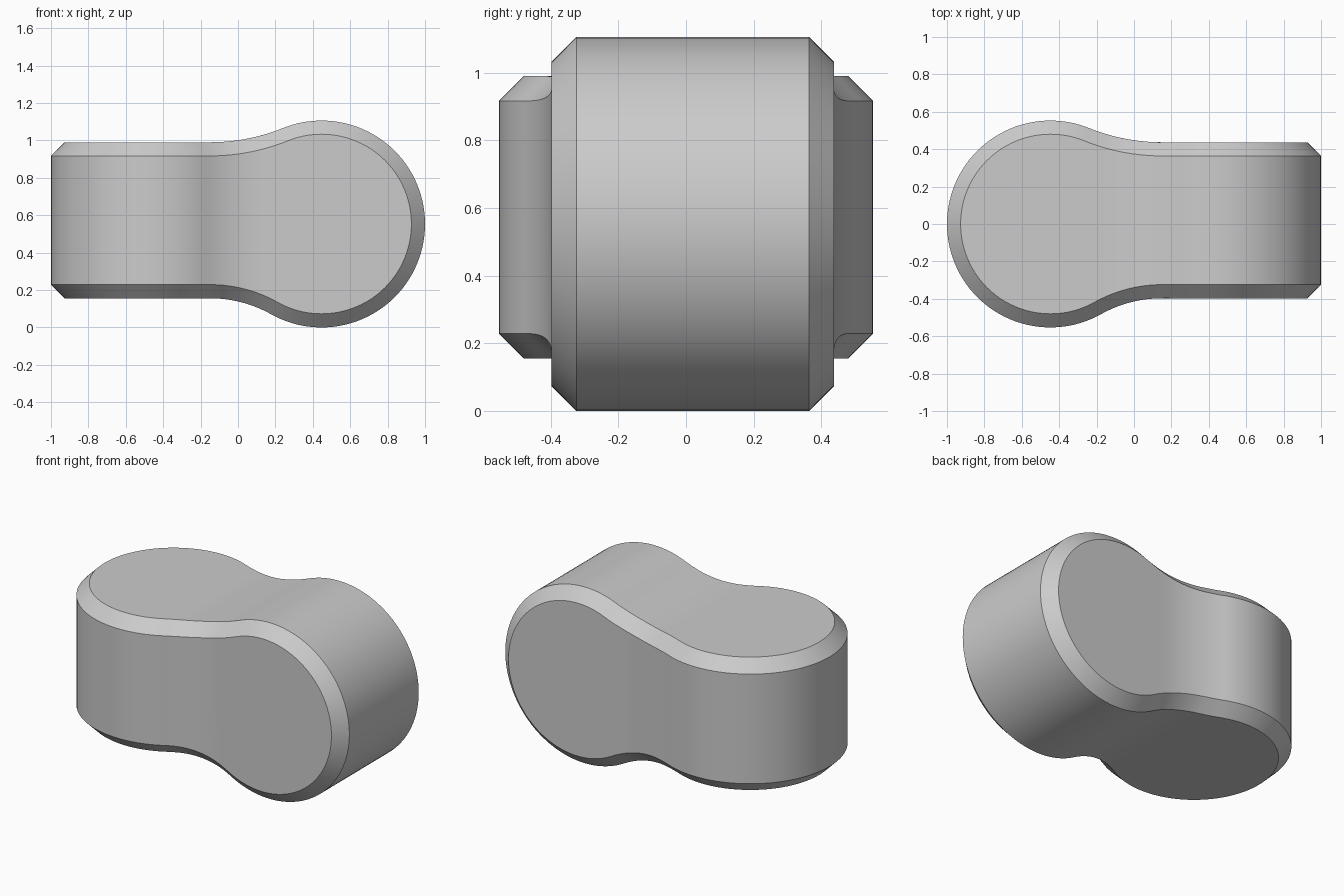
import bpy, bmesh
from math import sqrt, cos, sin, pi, radians

if "Cube" in bpy.data.objects:
    bpy.data.objects.remove(bpy.data.objects["Cube"])

R, C, F, MID = 0.553, 0.447, 0.15, 0.553   # lobe radius, lobe centre, neck start, lobe height
HI, LO, CHAMFER = 0.437, 0.397, 0.073      # bar half-heights and edge chamfer


def half(u, h):
    """Half-height of a keyhole outline: straight bar, fillet, round lobe."""
    if u <= -F + 1e-6:
        return h
    d = C + F
    rf = (d * d + h * h - R * R) / (2 * (R - h))
    if u < C - d * R / (R + rf):
        return h + rf - sqrt(rf * rf - (u + F) ** 2)
    return sqrt(max(0.0, R * R - (u - C) ** 2))


# Stations along x: round end, neck, round end
N = 28
left = [-C - R * cos(pi / 2 * i / N) for i in range(N)]
left += [-C + (C - F) * i / 14 for i in range(14)]
xs = left + [-F + 2 * F * i / 14 for i in range(15)] + [-x for x in reversed(left)]

bm = bmesh.new()
cache = {}


def corner(x, sy, sz):
    """Corner of the rectangular section at x."""
    y = sy * half(-x, HI if sy > 0 else LO)
    z = MID + sz * half(x, HI if sz > 0 else LO)
    key = (round(x, 5), round(y, 5) + 0.0, round(z, 5))
    if key not in cache:
        cache[key] = bm.verts.new(key)
    return cache[key]


def face(verts):
    bm.faces.new(list(dict.fromkeys(verts)))


# Two crossed keyholes: each side has one flat cap and one curved strip
flat_l = [x for x in xs if x <= -F + 1e-6]
flat_r = [x for x in xs if x >= F - 1e-6]
for s in (-1, 1):
    face([corner(x, 1, s) for x in flat_l] + [corner(x, -1, s) for x in reversed(flat_l)])
    face([corner(x, s, 1) for x in flat_r] + [corner(x, s, -1) for x in reversed(flat_r)])
    for a, b in zip(xs, xs[1:]):
        if a > -F - 1e-6:
            face([corner(a, 1, s), corner(b, 1, s), corner(b, -1, s), corner(a, -1, s)])
        if b < F + 1e-6:
            face([corner(a, s, 1), corner(b, s, 1), corner(b, s, -1), corner(a, s, -1)])
bmesh.ops.recalc_face_normals(bm, faces=bm.faces)

# Chamfer the single seam that runs around the whole body
seam = [e for e in bm.edges if e.calc_face_angle(0) > radians(50)]
bmesh.ops.bevel(bm, geom=seam, offset=CHAMFER, offset_type='OFFSET', segments=1,
                profile=0.5, affect='EDGES', loop_slide=False, clamp_overlap=False)
bmesh.ops.recalc_face_normals(bm, faces=bm.faces)

mesh = bpy.data.meshes.new("twisted_link")
bm.to_mesh(mesh)
bm.free()
link = bpy.data.objects.new("twisted_link", mesh)
bpy.context.collection.objects.link(link)
bpy.context.view_layer.objects.active = link
link.select_set(True)
bpy.ops.object.shade_smooth_by_angle(angle=radians(25))
